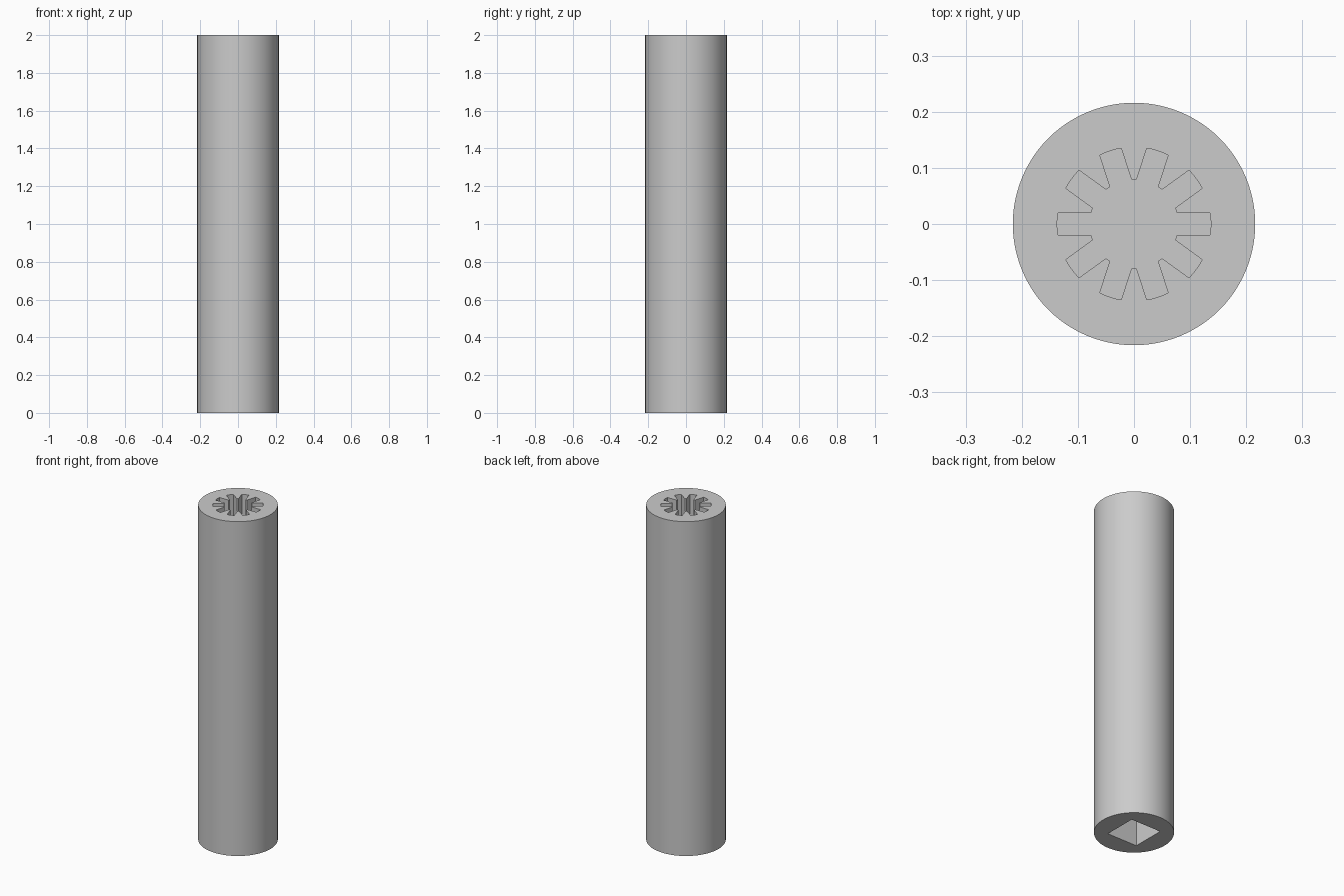
import bpy, bmesh
from math import radians, cos, sin, asin

LENGTH, RADIUS = 2.0, 0.216
SLOTS, SLOT_OUTER, SLOT_INNER, SLOT_HALF = 10, 0.137, 0.079, 0.02
SQUARE_HALF = 0.1
DEPTH = 0.4
OVERLAP = 0.05

cube = bpy.data.objects.get("Cube")
if cube:
    bpy.data.objects.remove(cube, do_unlink=True)

steel = bpy.data.materials.new("grey steel")
steel.use_nodes = True
GREY = (0.6, 0.6, 0.6, 1.0)
steel.diffuse_color = GREY
steel.node_tree.nodes["Principled BSDF"].inputs["Base Color"].default_value = GREY


def prism(name, outline, z0, z1):
    """Extrude a closed 2D outline from z0 to z1."""
    bm = bmesh.new()
    face = bm.faces.new([bm.verts.new((x, y, z0)) for x, y in outline])
    result = bmesh.ops.extrude_face_region(bm, geom=[face])
    moved = [v for v in result["geom"] if isinstance(v, bmesh.types.BMVert)]
    bmesh.ops.translate(bm, verts=moved, vec=(0, 0, z1 - z0))
    bmesh.ops.recalc_face_normals(bm, faces=bm.faces)
    mesh = bpy.data.meshes.new(name)
    bm.to_mesh(mesh)
    bm.free()
    mesh.materials.append(steel)
    obj = bpy.data.objects.new(name, mesh)
    bpy.context.collection.objects.link(obj)
    return obj


def polar(r, a):
    return r * cos(a), r * sin(a)


# Round shaft
SIDES = 96
circle = [polar(RADIUS, radians(360 * i / SIDES)) for i in range(SIDES)]
shaft = prism("shaft", circle, 0, LENGTH)

# Splined socket outline: straight-sided slots with arc ends
spline = []
inner, outer = asin(SLOT_HALF / SLOT_INNER), asin(SLOT_HALF / SLOT_OUTER)
for i in range(SLOTS):
    mid = radians(360 * i / SLOTS)
    spline.append(polar(SLOT_INNER, mid - inner))
    spline += [polar(SLOT_OUTER, mid + outer * t / 2) for t in range(-2, 3)]
    spline.append(polar(SLOT_INNER, mid + inner))

# Square drive socket outline
s = SQUARE_HALF
square = [(-s, -s), (s, -s), (s, s), (-s, s)]

cutters = [
    prism("spline_cutter", spline, LENGTH - DEPTH, LENGTH + OVERLAP),
    prism("square_cutter", square, -OVERLAP, DEPTH),
]

# Cut both sockets
bpy.ops.object.select_all(action="DESELECT")
bpy.context.view_layer.objects.active = shaft
shaft.select_set(True)
for cutter in cutters:
    cutter.hide_render = True
    mod = shaft.modifiers.new(cutter.name, "BOOLEAN")
    mod.operation = "DIFFERENCE"
    mod.solver = "EXACT"
    mod.object = cutter
    bpy.ops.object.modifier_apply(modifier=mod.name)
    bpy.data.objects.remove(cutter, do_unlink=True)

bpy.ops.object.shade_smooth_by_angle(angle=radians(30))
